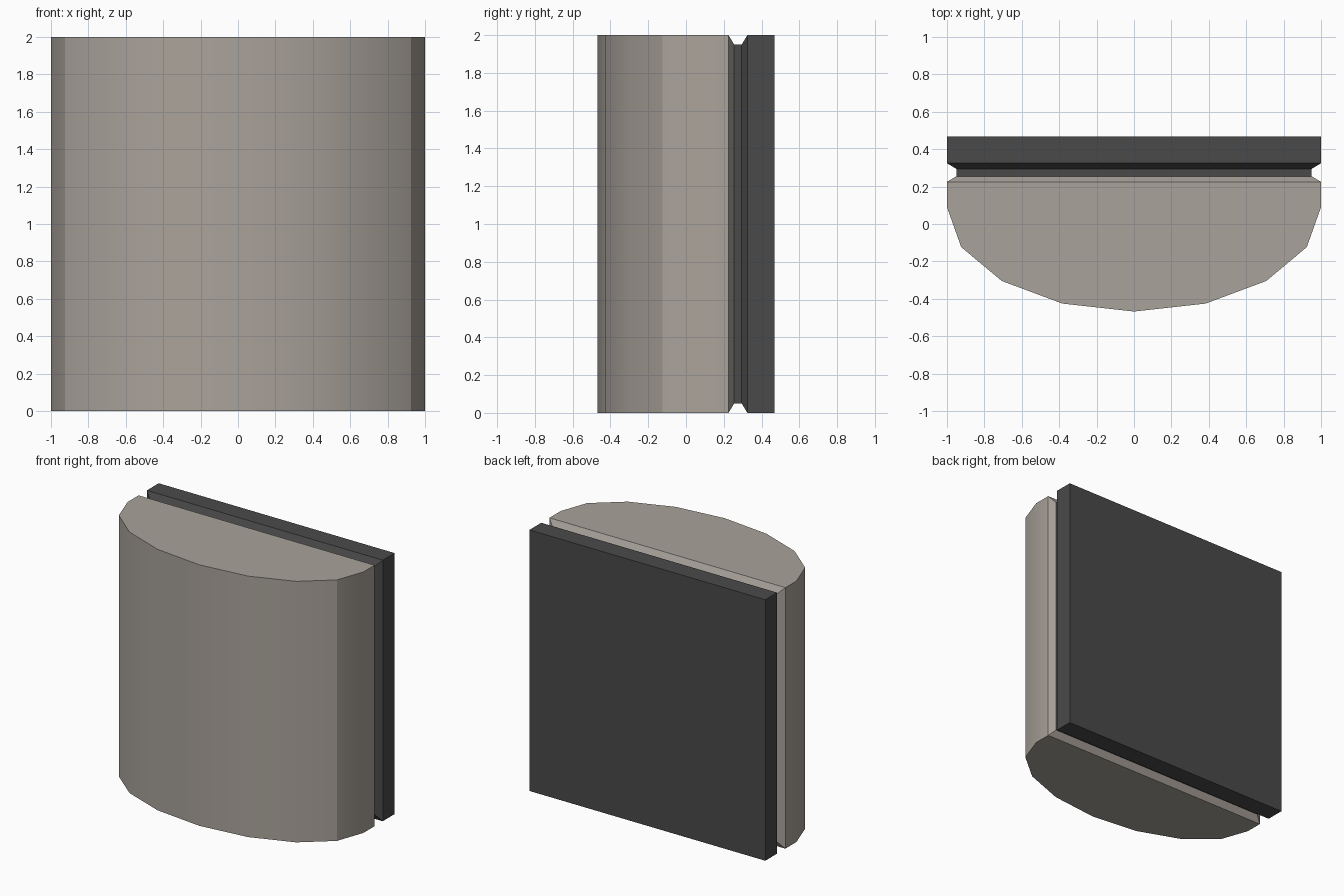
import bpy, bmesh, math

if "Cube" in bpy.data.objects:
    bpy.data.objects.remove(bpy.data.objects["Cube"])

HALF_D = 0.468   # half depth of the whole model
HEIGHT = 2.0


def material(name, rgb):
    m = bpy.data.materials.new(name)
    m.diffuse_color = (*rgb, 1)
    m.use_nodes = True
    m.node_tree.nodes["Principled BSDF"].inputs["Base Color"].default_value = m.diffuse_color
    return m


def rect_ring(bm, y, inset):
    """Upright rectangle at depth y, shrunk by inset on every side."""
    x, lo, hi = 1 - inset, inset, HEIGHT - inset
    return [bm.verts.new(p) for p in ((-x, y, lo), (x, y, lo), (x, y, hi), (-x, y, hi))]


def bridge(bm, a, b):
    for i in range(4):
        j = (i + 1) % 4
        bm.faces.new((a[i], a[j], b[j], b[i]))


def finish(bm, name, mat):
    bmesh.ops.remove_doubles(bm, verts=bm.verts, dist=1e-5)
    bmesh.ops.recalc_face_normals(bm, faces=bm.faces)
    me = bpy.data.meshes.new(name)
    bm.to_mesh(me)
    bm.free()
    me.materials.append(mat)
    ob = bpy.data.objects.new(name, me)
    bpy.context.collection.objects.link(ob)
    bpy.ops.object.select_all(action='DESELECT')
    ob.select_set(True)
    bpy.context.view_layer.objects.active = ob
    bpy.ops.object.shade_smooth_by_angle(angle=math.radians(30))


stone = material("warm_grey", (0.40, 0.365, 0.325))
dark = material("charcoal", (0.068, 0.068, 0.068))

# Rounded front body: half-ellipse profile with a straight edge to the back
bm = bmesh.new()
profile = [(-1, 0.225)]
for i in range(9):
    a = math.pi * i / 8
    profile.append((-math.cos(a), 0.09 - (HALF_D + 0.09) * math.sin(a)))
profile.append((1, 0.225))
low = [bm.verts.new((x, y, 0)) for x, y in profile]
high = [bm.verts.new((x, y, HEIGHT)) for x, y in profile]
bm.faces.new(low)
bm.faces.new(high)
for i in range(len(profile) - 1):
    bm.faces.new((low[i], low[i + 1], high[i + 1], high[i]))
# Chamfer into the groove
bridge(bm, rect_ring(bm, 0.225, 0), rect_ring(bm, 0.255, 0.05))
finish(bm, "rounded_body", stone)

# Back plate: groove neck, chamfer, slab sides and flat back
bm = bmesh.new()
rings = [rect_ring(bm, y, s) for y, s in
         ((0.255, 0.05), (0.295, 0.05), (0.325, 0), (HALF_D, 0))]
for a, b in zip(rings, rings[1:]):
    bridge(bm, a, b)
bm.faces.new(rings[-1])
finish(bm, "back_plate", dark)
